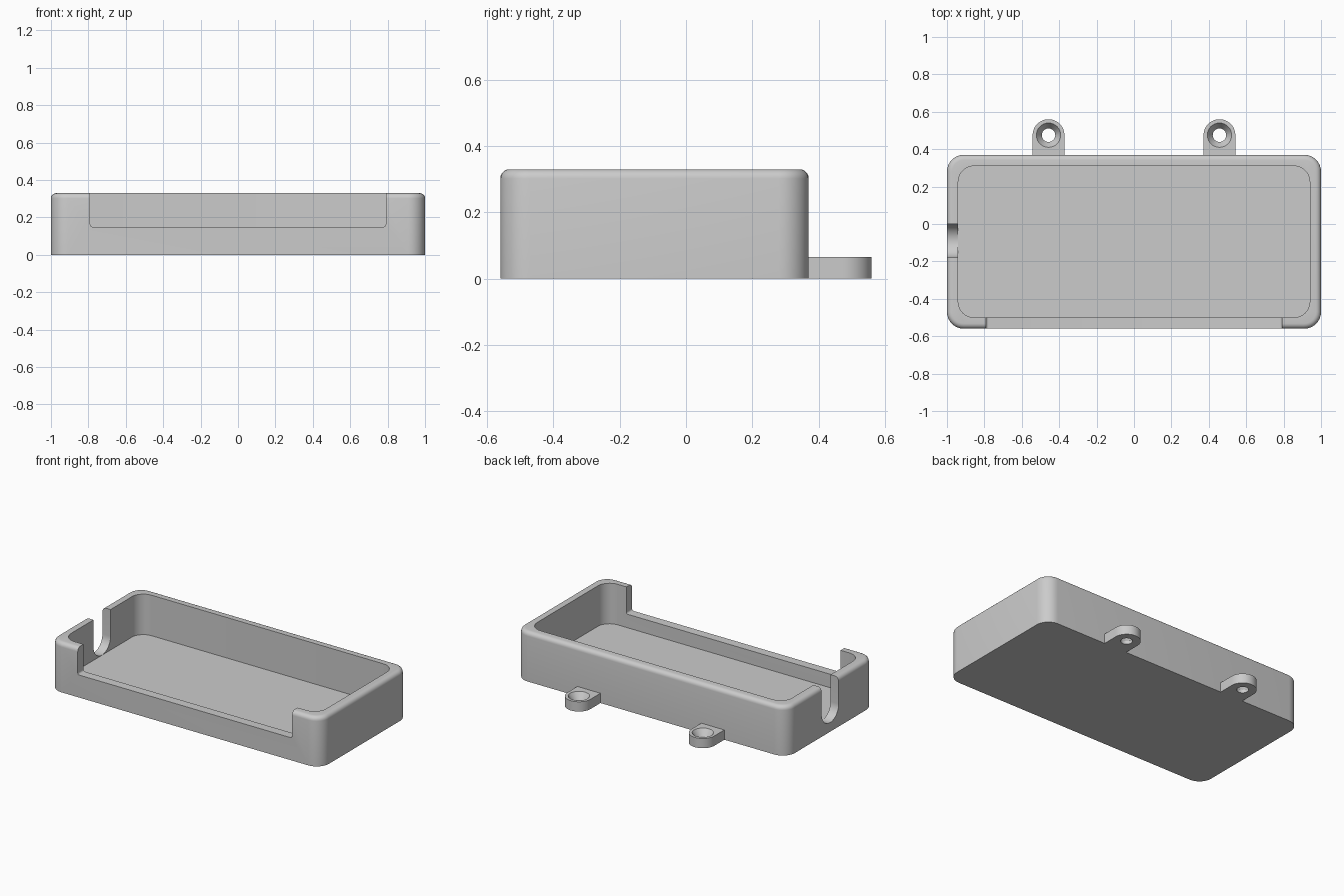
import bpy, bmesh
from math import pi, cos, sin, radians
from mathutils import Matrix

cube = bpy.data.objects.get("Cube")
if cube:
    bpy.data.objects.remove(cube, do_unlink=True)

grey = bpy.data.materials.new("plain grey")
grey.use_nodes = True
grey.diffuse_color = (0.6, 0.6, 0.6, 1)
grey.node_tree.nodes["Principled BSDF"].inputs["Base Color"].default_value = (0.6, 0.6, 0.6, 1)

UPRIGHT = Matrix.Identity(4)
ALONG_Y = Matrix.Rotation(pi / 2, 4, 'X')                       # outline in x-z, depth to -y
ALONG_X = Matrix(((0, 0, 1, 0), (1, 0, 0, 0), (0, 1, 0, 0), (0, 0, 0, 1)))  # outline in y-z


def arc(cx, cy, r, start, sweep, steps):
    return [(cx + r * cos(start + sweep * i / steps), cy + r * sin(start + sweep * i / steps))
            for i in range(steps + 1)]


def rounded_rect(x0, x1, y0, y1, r, steps=8):
    centres = [(x1 - r, y1 - r), (x0 + r, y1 - r), (x0 + r, y0 + r), (x1 - r, y0 + r)]
    return [p for k, (cx, cy) in enumerate(centres)
            for p in arc(cx, cy, r, k * pi / 2, pi / 2, steps)]


def prism(name, outline, low, high, orient=UPRIGHT, fillet=0):
    """Extrude an outline between two depths, optionally rounding the top rim."""
    bm = bmesh.new()
    base = bm.faces.new([bm.verts.new((u, v, low)) for u, v in outline])
    grown = bmesh.ops.extrude_face_region(bm, geom=[base], use_keep_orig=True)["geom"]
    top = [g for g in grown if isinstance(g, bmesh.types.BMVert)]
    bmesh.ops.translate(bm, verts=top, vec=(0, 0, high - low))
    bmesh.ops.recalc_face_normals(bm, faces=bm.faces)
    if fillet:
        rim = [e for e in bm.edges if all(v.co.z > high - 1e-4 for v in e.verts)]
        bmesh.ops.bevel(bm, geom=rim, offset=fillet, segments=5, profile=0.5, affect='EDGES')
    return finish(name, bm, orient)


def cone(name, x, y, z0, z1, r0, r1):
    bm = bmesh.new()
    bmesh.ops.create_cone(bm, cap_ends=True, segments=40, radius1=r0, radius2=r1, depth=z1 - z0)
    return finish(name, bm, Matrix.Translation((x, y, (z0 + z1) / 2)))


def finish(name, bm, matrix):
    bm.transform(matrix)
    mesh = bpy.data.meshes.new(name)
    bm.to_mesh(mesh)
    bm.free()
    mesh.materials.append(grey)
    obj = bpy.data.objects.new(name, mesh)
    bpy.context.collection.objects.link(obj)
    return obj


def activate(obj):
    bpy.ops.object.select_all(action='DESELECT')
    obj.select_set(True)
    bpy.context.view_layer.objects.active = obj


def carve(obj, *cutters):
    """Subtract each cutter, discard it, then shade the curved faces smooth."""
    activate(obj)
    for cutter in cutters:
        cutter.hide_render = True
        mod = obj.modifiers.new("cut", 'BOOLEAN')
        mod.operation, mod.solver, mod.object = 'DIFFERENCE', 'EXACT', cutter
        bpy.ops.object.modifier_apply(modifier=mod.name)
        bpy.data.objects.remove(cutter, do_unlink=True)
    bpy.ops.object.shade_smooth_by_angle(angle=radians(30))


# Open tray with a wide front opening and a round-bottomed cable slot on its right
tray = prism("tray", rounded_rect(-1, 1, -0.56, 0.37, 0.09), 0, 0.33, fillet=0.028)
cavity = prism("cavity_cutter", rounded_rect(-0.94, 0.94, -0.5, 0.31, 0.085), 0.06, 0.5)
opening = prism("opening_cutter", rounded_rect(-0.79, 0.79, 0.15, 0.6, 0.012, 4),
                0.48, 0.7, ALONG_Y)
slot_outline = arc(-0.09, 0.151, 0.09, pi, pi, 20) + [(0, 0.5), (-0.18, 0.5)]
slot = prism("slot_cutter", slot_outline, -1.1, -0.93, ALONG_X)
carve(tray, cavity, opening, slot)

# Rear mounting lugs with countersunk screw holes
for side, x in (("left", 0.457), ("right", -0.457)):
    outline = arc(x, 0.475, 0.085, 0, pi, 24) + [(x - 0.085, 0.37), (x + 0.085, 0.37)]
    lug = prism(side + "_mounting_lug", outline, 0, 0.065)
    hole = cone("hole_cutter", x, 0.475, -0.1, 0.2, 0.036, 0.036)
    sink = cone("countersink_cutter", x, 0.475, 0.02, 0.08, 0.035, 0.075)
    carve(lug, hole, sink)
